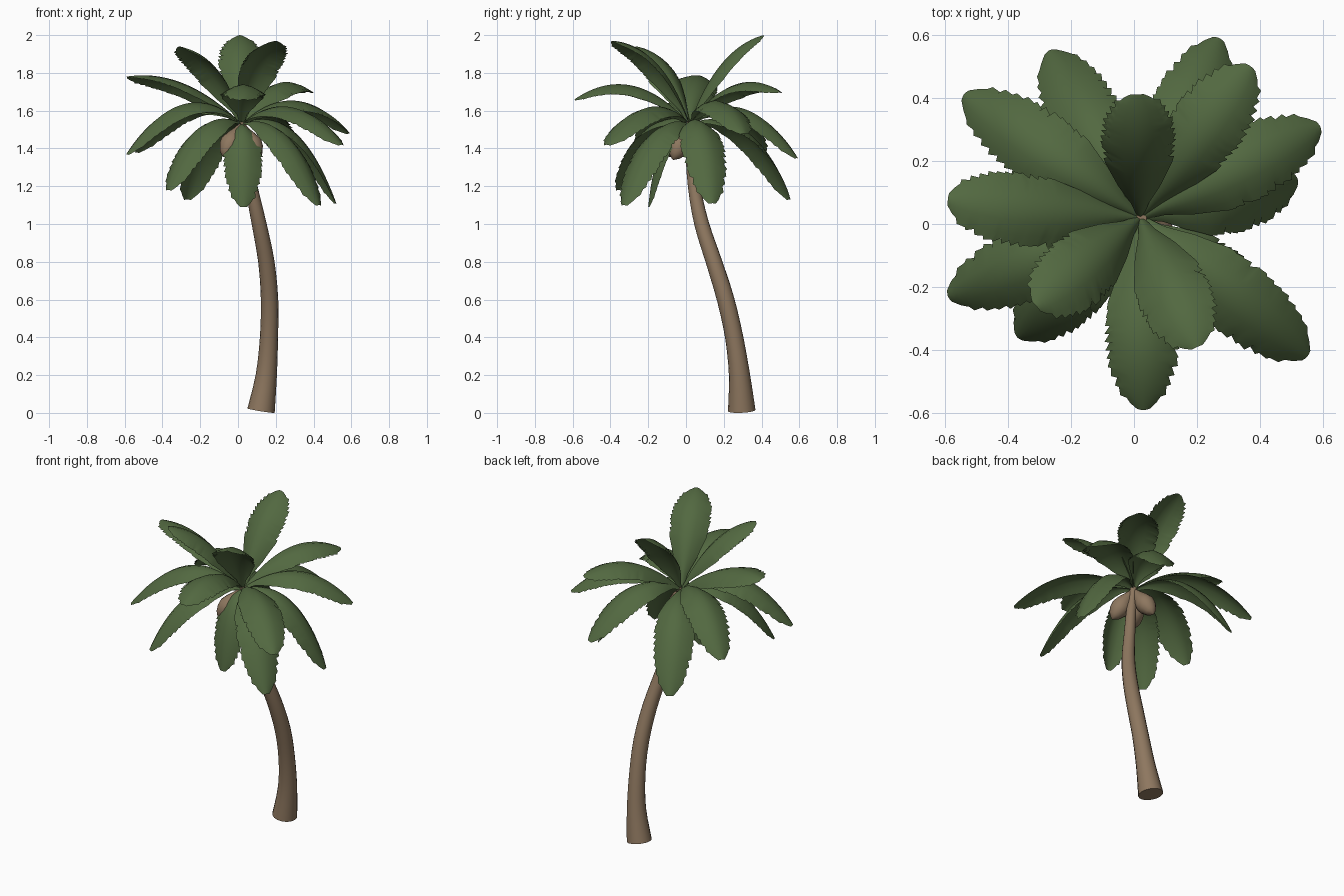
import bpy, bmesh, math, random
from mathutils import Vector, Matrix

if "Cube" in bpy.data.objects:
    bpy.data.objects.remove(bpy.data.objects["Cube"])

random.seed(4)


def material(name, rgb):
    m = bpy.data.materials.new(name)
    m.diffuse_color = (*rgb, 1)
    m.use_nodes = True
    m.node_tree.nodes["Principled BSDF"].inputs["Base Color"].default_value = m.diffuse_color
    return m


GREEN = material("leaf_green", (0.085, 0.14, 0.052))
BROWN = material("bark_brown", (0.27, 0.185, 0.115))


def make_object(name, verts, faces, mat):
    me = bpy.data.meshes.new(name)
    me.from_pydata(verts, [], faces)
    me.materials.append(mat)
    bm = bmesh.new()
    bm.from_mesh(me)
    bmesh.ops.recalc_face_normals(bm, faces=bm.faces)
    bm.to_mesh(me)
    bm.free()
    ob = bpy.data.objects.new(name, me)
    bpy.context.collection.objects.link(ob)
    bpy.context.view_layer.objects.active = ob
    for o in bpy.context.selected_objects:
        o.select_set(False)
    ob.select_set(True)
    bpy.ops.object.shade_smooth_by_angle(angle=math.radians(50))
    return ob


def tube(name, path, radii, sides, mat):
    """Capped tube whose rings stand square to the path."""
    verts, faces = [], []
    n = len(path)
    for i, (p, r) in enumerate(zip(path, radii)):
        t = (path[min(i + 1, n - 1)] - path[max(i - 1, 0)]).normalized()
        u = Vector((0, 1, 0)).cross(t).normalized()
        v = t.cross(u)
        for k in range(sides):
            a = 2 * math.pi * k / sides
            verts.append(p + (u * math.cos(a) + v * math.sin(a)) * r)
    for i in range(n - 1):
        for k in range(sides):
            j = (k + 1) % sides
            faces.append((i * sides + k, i * sides + j, (i + 1) * sides + j, (i + 1) * sides + k))
    faces.append(tuple(range(sides))[::-1])
    faces.append(tuple(range((n - 1) * sides, n * sides)))
    return make_object(name, verts, faces, mat)


def lerp_table(table, t):
    for (a, va), (b, vb) in zip(table, table[1:]):
        if t <= b:
            return va + (vb - va) * (t - a) / (b - a)
    return table[-1][1]


def smooth_path(pts, steps):
    """Catmull-Rom curve through the points."""
    out = []
    for i in range(len(pts) - 1):
        a, b, c, d = (Vector(pts[min(max(i + k, 0), len(pts) - 1)]) for k in (-1, 0, 1, 2))
        for s in range(steps):
            t = s / steps
            out.append(.5 * (2 * b + (c - a) * t + (2 * a - 5 * b + 4 * c - d) * t ** 2
                             + (3 * b - a - 3 * c + d) * t ** 3))
    return out + [Vector(pts[-1])]


# Curved trunk: x, y, z, radius
trunk = smooth_path([(.122, .295, .012, .073), (.15, .283, .2, .056), (.164, .255, .4, .048),
                     (.167, .21, .6, .046), (.15, .148, .8, .043), (.112, .083, 1.0, .039),
                     (.07, .043, 1.2, .033), (.04, .025, 1.4, .028), (.02, .02, 1.54, .02)], 3)
tube("trunk", [Vector(p[:3]) for p in trunk], [p[3] for p in trunk], 16, BROWN)

# Teardrop nuts hanging under the crown
HUB = Vector((.02, .02, 1.53))
NUT = [(0, .01), (.05, .028), (.09, .046), (.13, .058), (.165, .052), (.2, .034), (.225, .006)]
for i, c in enumerate([(.10, -.06, 1.36), (-.075, -.085, 1.36), (-.03, .12, 1.36)]):
    d = (Vector(c) - HUB).normalized()
    tube(f"nut_{i + 1}", [HUB + d * s for s, _ in NUT], [r for _, r in NUT], 12, BROWN)

# Fronds: half width along the length
WIDTH = [(0, .01), (.1, .028), (.22, .068), (.4, .107), (.6, .119), (.78, .108), (.9, .08),
         (.96, .055), (1, .02)]
COLS = [-1, -.75, -.4, 0, .4, .75, 1]


def frond(name, tip, ctrl_z, reach=.5, roll=0.0, scale=1.0):
    tip = Vector(tip)
    flat = Vector((tip.x - HUB.x, tip.y - HUB.y, 0))
    ctrl = HUB + flat * reach
    ctrl.z = ctrl_z
    level = Vector((0, 0, 1)).cross(flat).normalized()
    rows = 40
    verts, faces = [], []
    for i in range(rows + 1):
        t = i / rows
        p = HUB * (1 - t) ** 2 + ctrl * 2 * t * (1 - t) + tip * t * t
        tan = ((ctrl - HUB) * (1 - t) + (tip - ctrl) * t).normalized()
        side = Matrix.Rotation(roll, 3, tan) @ level
        up = tan.cross(side)
        w = lerp_table(WIDTH, t) * scale
        for c in COLS:
            q = p + side * c * w - up * ((.65 - .3 * t) * w * abs(c) ** 1.6)
            # Ragged, forward swept edge on the outer half
            if abs(c) == 1 and .4 < t < .97:
                if i % 2:
                    q += tan * .012 + side * c * .003
                else:
                    q -= side * c * w * random.uniform(0, .12)
            verts.append(q)
    m = len(COLS)
    for i in range(rows):
        for k in range(m - 1):
            a = i * m + k
            faces.append((a, a + 1, a + m + 1, a + m))
    make_object(name, verts, faces, GREEN)


# Each frond: tip position, control height, horizontal reach of the control, roll
FRONDS = [
    ((.27, .59, 1.35), 1.78, .5), ((.37, .50, 1.70), 1.86, .5),
    ((.59, .31, 1.48), 1.80, .5), ((.52, .14, 1.11), 1.66, .6),
    ((.55, -.42, 1.42), 1.76, .5), ((.20, -.39, 1.97), 1.95, .36),
    ((.03, -.59, 1.66), 1.87, .5), ((-.31, -.26, 1.94), 1.90, .38),
    ((-.37, -.36, 1.18), 1.66, .6), ((-.59, -.23, 1.37), 1.82, .5),
    ((-.59, .08, 1.78), 1.83, .5, .2), ((-.54, .41, 1.38), 1.80, .5),
    ((-.27, .55, 1.13), 1.66, .6), ((.01, .41, 2.0), 1.93, .36),
    ((.03, -.20, 1.09), 1.53, .8, 0, .88), ((.43, -.33, 1.10), 1.62, .6),
]
for i, args in enumerate(FRONDS):
    frond(f"frond_{i + 1}", *args)
